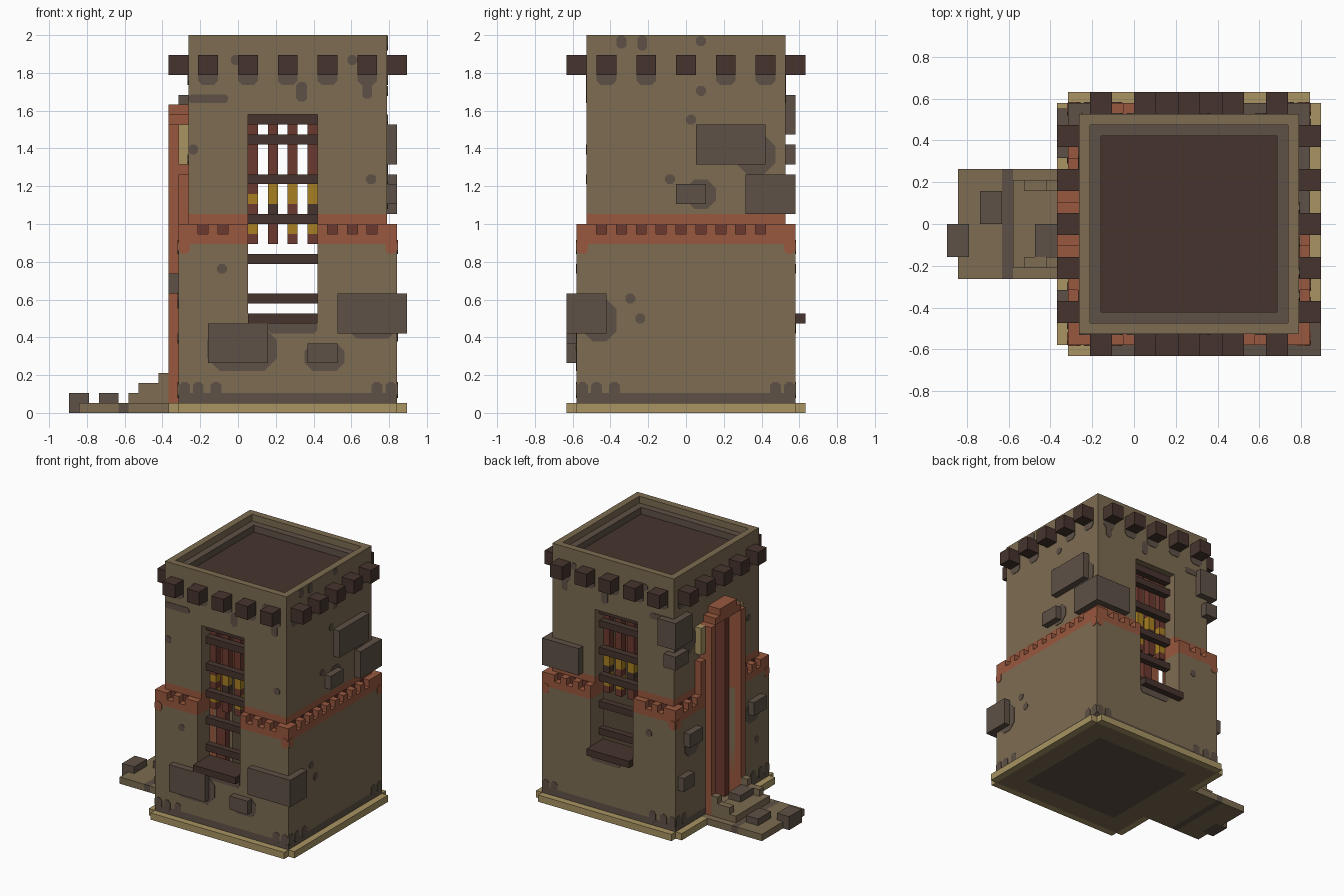
import bpy, bmesh, math
from mathutils import Vector

if "Cube" in bpy.data.objects:
    bpy.data.objects.remove(bpy.data.objects["Cube"])

U = 1 / 19   # one block of the modelling grid
CX = 5       # tower centre along x, in blocks


def make_mat(name, hexa):
    lin = []
    for i in (0, 2, 4):
        c = int(hexa[i:i + 2], 16) / 255
        lin.append(c / 12.92 if c <= 0.04045 else ((c + 0.055) / 1.055) ** 2.4)
    m = bpy.data.materials.new(name)
    m.use_nodes = True
    m.diffuse_color = (*lin, 1)
    m.node_tree.nodes["Principled BSDF"].inputs["Base Color"].default_value = (*lin, 1)
    return m


TAN = make_mat("tan plaster", "7d6c51")
GREY = make_mat("grey stone", "5e5146")
BROWN = make_mat("dark wood", "46342d")
RED = make_mat("brick red", "98583f")
DARKRED = make_mat("dark red cloth", "6c3a2f")
GOLD = make_mat("gold cloth", "a88021")
KHAKI = make_mat("khaki trim", "a89462")


def finish(bm, name, mat):
    me = bpy.data.meshes.new(name)
    bmesh.ops.recalc_face_normals(bm, faces=bm.faces)
    bm.to_mesh(me)
    bm.free()
    me.materials.append(mat)
    ob = bpy.data.objects.new(name, me)
    bpy.context.collection.objects.link(ob)


def boxes(name, mat, items):
    """One object from boxes given as x0, x1, y0, y1, z0, z1 in blocks."""
    bm = bmesh.new()
    for x0, x1, y0, y1, z0, z1 in items:
        vs = bmesh.ops.create_cube(bm, size=1)["verts"]
        for v in vs:
            v.co = Vector(((x0 + x1) / 2 + v.co.x * (x1 - x0),
                           (y0 + y1) / 2 + v.co.y * (y1 - y0),
                           (z0 + z1) / 2 + v.co.z * (z1 - z0))) * U
    finish(bm, name, mat)


def on_side(side, u, d, z):
    """Point on a side: u along the wall, d out from the tower centre."""
    return {"front": (CX + u, -d, z), "back": (CX + u, d, z),
            "right": (CX + d, u, z), "left": (CX - d, u, z)}[side]


def side_box(side, u0, u1, d0, d1, z0, z1):
    a, b = on_side(side, u0, d0, z0), on_side(side, u1, d1, z1)
    return tuple(v for p, q in zip(a, b) for v in (min(p, q), max(p, q)))


def ring(z0, z1, o, i, window=False, door=False):
    """Four walls from inner half width i to outer o, with openings."""
    out = []
    for s in ("front", "back"):
        for a, b in ([(-o, -4), (3, o)] if window else [(-o, o)]):
            out.append(side_box(s, a, b, i, o, z0, z1))
    out.append(side_box("right", -i, i, i, o, z0, z1))
    for a, b in ([(-i, -3), (3, i)] if door else [(-i, i)]):
        out.append(side_box("left", a, b, i, o, z0, z1))
    return out


# Walls, layer by layer
boxes("lower_walls", TAN, ring(0, 1, 11, 8) + ring(2, 9, 11, 8, door=True)
      + ring(9, 17, 11, 8, True, True))
boxes("wall_footing", GREY, ring(1, 2, 11, 8, door=True))
boxes("upper_walls", TAN, ring(20, 29, 10, 8, True, True) + ring(29, 30, 10, 8, True)
      + ring(30, 36, 10, 8) + ring(36, 38, 10, 9))
boxes("parapet_step", GREY, ring(36, 37, 9, 8))
boxes("roof_floor", BROWN, [(-3, 13, -8, 8, 35, 36)])
boxes("room_floor", GREY, [(-3, 13, -8, 8, 0, 1)])

# Plinth edge with notched corners
edge = [side_box(s, -11, 11, 11, 12, 0, 1) for s in ("front", "back", "right")]
edge += [side_box("left", a, b, 11, 12, 0, 1) for a, b in ((-11, -5), (5, 11))]
boxes("plinth_edge", KHAKI, edge)

# Red band with a notched top edge
notches = {"front": (-9, -7, 4, 6, 8), "right": range(-9, 9, 2), "left": (-9, -7, 6, 8)}
notches["back"] = notches["front"]
holes = {"front": (-4, 3), "back": (-4, 3), "left": (-3, 3), "right": (0, 0)}
teeth, backs = [], []
for s, cut in notches.items():
    end = 11 if s in ("front", "back") else 10
    start = -end
    h0, h1 = holes[s]
    stops = sorted([(n, n + 1) for n in cut] + ([(h0, h1)] if h1 > h0 else []))
    for a, b in stops + [(end, end)]:
        if a > start:
            teeth.append(side_box(s, start, a, 10, 11, 18, 19))
        start = b
    backs += [side_box(s, n, n + 1, 9.9, 10.08, 18, 19) for n in cut]
boxes("red_band", RED, ring(17, 18, 11, 8, True, True) + ring(18, 20, 10, 8, True, True) + teeth)
boxes("band_notch_backs", DARKRED, backs)

# Roof beam ends
beams = {"front": (-9, -5, -1, 3, 7), "back": (-9, -5, -1, 3, 7),
         "right": (-9, -5, -1, 3, 7), "left": (-9, -5, -1, 3, 7)}
boxes("roof_beam_ends", BROWN,
      [side_box(s, u, u + 2, 9.5, 12, 34, 36) for s in beams for u in beams[s]])

# Windows on the front and back: sill, rungs and hanging cloth strips
wood, red, gold = [], [], []
for s in ("front", "back"):
    wood.append(side_box(s, -4, 3, 8, 12, 9, 10))
    wood += [side_box(s, -4, 3, 8, 9, z, z + 1) for z in (11, 15, 19, 23, 27, 29)]
    for n, u in enumerate((-4, -2, 0, 2)):
        low = 22 if n == 0 else 23
        red.append(side_box(s, u, u + 1, 7, 8, low, 30))
        gold.append(side_box(s, u, u + 1, 7, 8, 21, low))
        (wood if n % 2 else red).append(side_box(s, u, u + 1, 7, 8, 20, 21))
        (red if n == 1 else gold).append(side_box(s, u, u + 1, 7, 8, 18, 20))
        red.append(side_box(s, u, u + 1, 7, 8, 17, 18))
boxes("window_wood", BROWN, wood)
boxes("window_cloth_red", DARKRED, red)
boxes("window_cloth_gold", GOLD, gold)

# Stepped door surround on the left-hand x side
frame, lining, quoins = [], [], []
for k in (-1, 1):
    def yy(a, b):
        return (a, b) if k > 0 else (-b, -a)
    frame += [(-7, -5, *yy(3, 4), 1, 29), (-6, -5, *yy(4, 5), 19, 24)]
    lining.append((-5, -3.5, *yy(2, 3), 1, 29))
    quoins.append((-6, -5, *yy(4, 5), 25, 29))
frame += [(-7, -5, -3, 3, 29, 30), (-7, -5, -2, 2, 30, 31)]
boxes("door_surround", RED, frame)
boxes("door_lining", DARKRED, lining)
boxes("door_quoins", KHAKI, quoins)

# Entrance pad and rubble
boxes("entrance_pad", TAN, [(-16, -12, -5, 5, 0, 1), (-11, -6, -5, 5, 0, 1),
                            (-11, -7, -4, 4, 1, 2), (-10, -7, 3, 4, 2, 3), (-10, -7, -4, -3, 2, 3),
                            (-8, -7, 3, 4, 3, 4), (-8, -7, -4, -3, 3, 4)])
boxes("pad_stones", GREY, [(-12, -11, -5, 5, 0, 1), (-17, -15, -3, 0, 0, 2),
                           (-14, -12, 0, 3, 1, 2), (-9, -7, -3, 0, 2, 3)])

# Stones standing proud of the walls
boxes("wall_stones", GREY, [
    (-3, 3, -12, -10, 5, 9), (7, 10, -12, -10, 5, 7), (10, 17, -12, -8, 8, 12),
    (14, 16, 1, 8, 25, 29), (14, 16, -1, 2, 21, 23), (10, 16, 6, 11, 20, 24),
    (-6, -3, 7, 11, 28, 32), (-6, -4, 8, 11, 25, 27),
    (-7, -5, -9, -6, 12, 14), (-7, -5, 6, 9, 13, 15), (-7, -5, 8, 10.5, 7, 9)])


def patches(name, mat, items):
    """Thin eight-sided plaster stains: side, centre u, centre z, width, height."""
    bm = bmesh.new()
    for s, u, z, w, h in items:
        d = 11 if z < 19 else 10
        c = min(w, h) * 0.29
        x, y = w / 2, h / 2
        outline = [(-x + c, -y), (x - c, -y), (x, -y + c), (x, y - c),
                   (x - c, y), (-x + c, y), (-x, y - c), (-x, -y + c)]
        face = bm.faces.new([bm.verts.new(Vector(on_side(s, u + a, d - 0.03, z + b)) * U)
                             for a, b in outline])
        out = Vector(on_side(s, 0, 0.1, 0)) - Vector(on_side(s, 0, 0, 0))
        ext = bmesh.ops.extrude_face_region(bm, geom=[face])["geom"]
        for v in ext:
            if isinstance(v, bmesh.types.BMVert):
                v.co += out * U
    finish(bm, name, mat)


stains = []
for s in beams:
    # drips below the beams and bumps above the footing
    stains += [(s, u + 1, 33.7, 2, 1.4) for u in beams[s] if s != "right" or u != -1]
    stains += [(s, u, 2.3, 1.1, 1.6) for u in (-10.4, -9, -7.2, 9, 10.4)]
for s in ("front", "back"):
    stains += [(s, -8, 31.6, 4, 0.9), (s, 1.4, 32.3, 1.1, 2), (s, 8, 32.4, 1, 1.6),
               (s, -9.5, 26.5, 1, 1), (s, 8.4, 23.5, 1, 1), (s, -6.6, 14.5, 1, 1),
               (s, -5.2, 35.5, 1, 1), (s, 6.5, 35.5, 1, 1), (s, 0.5, 8.6, 5, 1.2)]
stains += [("front", -4.6, 6.4, 7, 4.4), ("front", 3.7, 5.6, 4, 2.8), ("front", 8.5, 9, 5, 3)]
stains += [("right", -6.5, 37.3, 1, 1.3), ("right", -4.4, 37.2, 1, 1.5), ("right", 1.5, 37.4, 1, 1),
           ("right", 1.5, 32.4, 1, 1), ("right", 0.5, 29.5, 1, 1), ("right", -1.6, 23.5, 1, 1),
           ("right", -5.6, 11.5, 1, 1), ("right", -4.6, 9.5, 1, 1), ("right", 7, 26, 4, 4),
           ("right", 1.5, 22, 3, 3), ("right", -8.7, 9.3, 3.4, 4.2)]
stains += [("left", 7.5, 27.5, 5, 4), ("left", -7, 12, 3.4, 3), ("left", 7.2, 12.6, 3.4, 3),
           ("left", -7.6, 25.5, 1, 1), ("left", -8, 7.5, 1, 1)]
patches("plaster_stains", GREY, stains)

# Red paint running down at the corners
patches("band_drips", RED, [(s, k * 10.4, 16.7, 1.1, 1.4) for s in beams for k in (-1, 1)])
